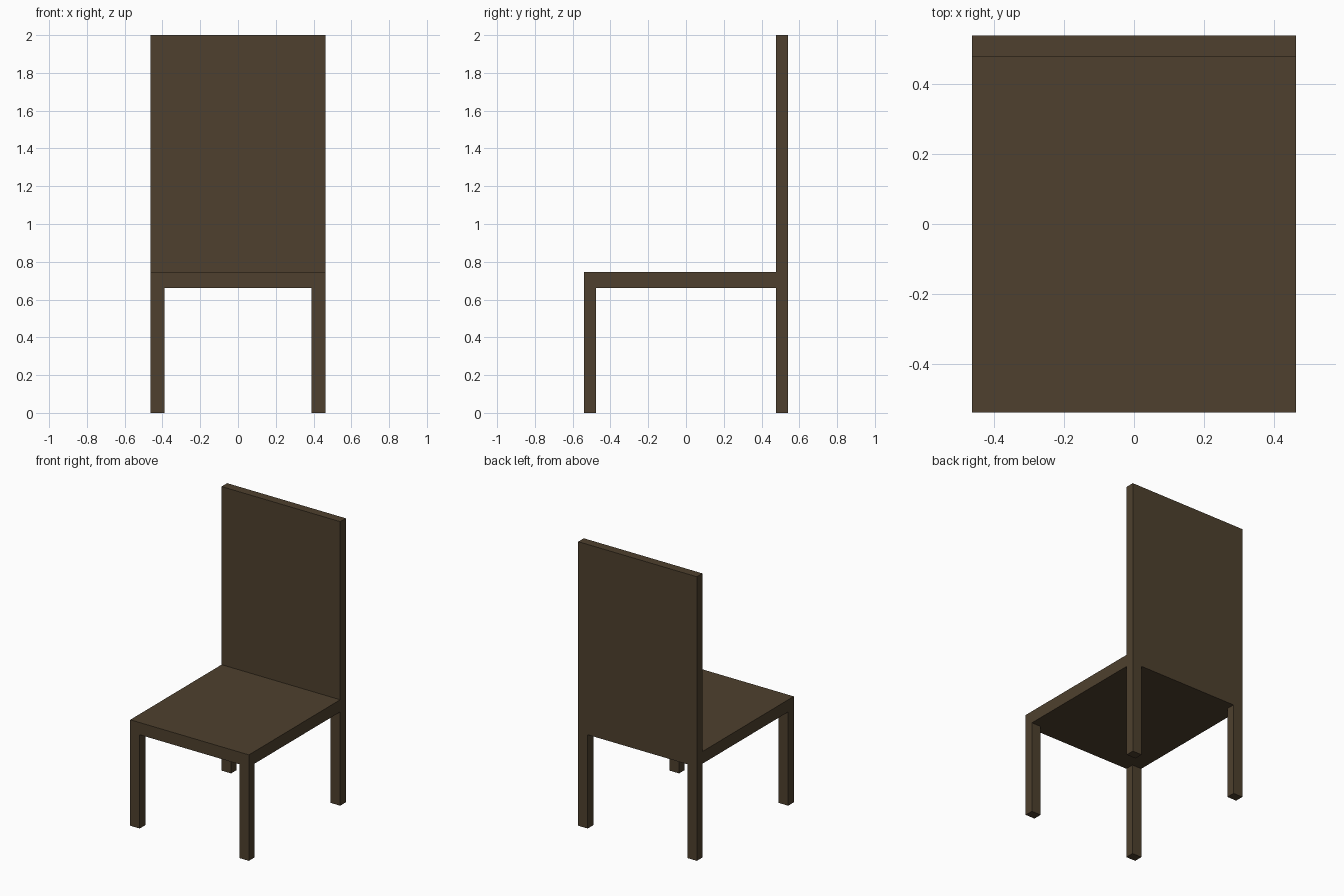
import bpy
import bmesh

if "Cube" in bpy.data.objects:
    bpy.data.objects.remove(bpy.data.objects["Cube"])

# Overall dimensions
HX, HY = 0.462, 0.539          # half width, half depth
SEAT_LO, SEAT_HI, TOP = 0.66, 0.746, 2.0
LEG_W, LEG_D = 0.074, 0.062    # leg section
BACK_Y = HY - LEG_D            # front of the backrest

wood = bpy.data.materials.new("dark brown wood")
wood.diffuse_color = (0.0762, 0.0513, 0.0273, 1.0)
wood.use_nodes = True
wood.node_tree.nodes["Principled BSDF"].inputs["Base Color"].default_value = wood.diffuse_color


def box(name, lo, hi):
    """Axis-aligned box between two corners."""
    bm = bmesh.new()
    bmesh.ops.create_cube(bm, size=1.0)
    for v in bm.verts:
        v.co = [(a + b) / 2 + c * (b - a) for a, b, c in zip(lo, hi, v.co)]
    mesh = bpy.data.meshes.new(name)
    bm.to_mesh(mesh)
    bm.free()
    mesh.materials.append(wood)
    obj = bpy.data.objects.new(name, mesh)
    bpy.context.collection.objects.link(obj)
    return obj


# Seat slab and tall solid backrest
box("seat", (-HX, -HY, SEAT_LO), (HX, BACK_Y, SEAT_HI))
box("backrest", (-HX, BACK_Y, SEAT_LO), (HX, HY, TOP))

# Four corner legs
for side, x in (("left", -HX), ("right", HX - LEG_W)):
    for end, y in (("front", -HY), ("back", BACK_Y)):
        box(f"{end}_{side}_leg", (x, y, 0), (x + LEG_W, y + LEG_D, SEAT_LO))
